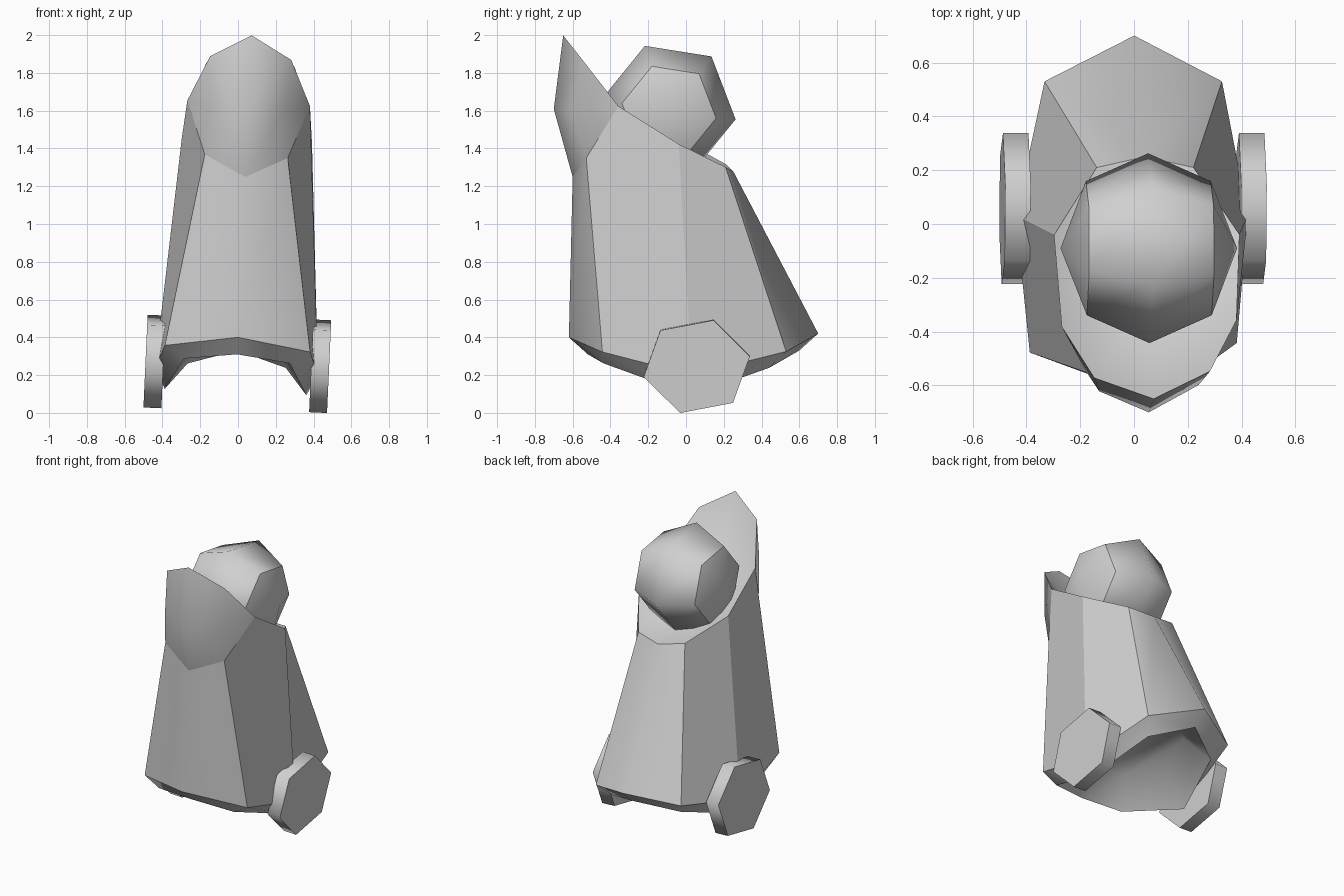
import bpy
import bmesh
from math import radians
from mathutils import Matrix, Vector

default_cube = bpy.data.objects.get("Cube")
if default_cube:
    bpy.data.objects.remove(default_cube, do_unlink=True)

GREY = (0.63, 0.63, 0.63, 1.0)
grey = bpy.data.materials.new("plain_grey")
grey.diffuse_color = GREY
grey.use_nodes = True
grey.node_tree.nodes["Principled BSDF"].inputs["Base Color"].default_value = GREY

# The whole figure leans slightly to its left
LEAN = Matrix.Rotation(radians(2.6), 4, "Y")
SIDEWAYS = Matrix.Rotation(radians(90), 4, "Y")


def finish(name, bm):
    """Turn a bmesh into a named, coloured object."""
    bmesh.ops.recalc_face_normals(bm, faces=bm.faces)
    mesh = bpy.data.meshes.new(name)
    bm.to_mesh(mesh)
    bm.free()
    mesh.materials.append(grey)
    obj = bpy.data.objects.new(name, mesh)
    bpy.context.collection.objects.link(obj)
    return obj


def smooth_sides(bm, cap_corners):
    """Smooth all faces, but keep the edge between caps and sides crisp."""
    for face in bm.faces:
        face.smooth = True
    for edge in bm.edges:
        caps = [len(f.verts) == cap_corners for f in edge.link_faces]
        edge.smooth = len(set(caps)) == 1


# Half outline of the robe: rings run from the front (0) round to the back (4)
hem = [(0, -.62, .4), (.385, -.46, .34), (.432, .03, .22), (.33, .53, .34), (0, .7, .42)]
lip = [(0, -.52, .31), (.28, -.45, .275), (.375, .03, .11), (.26, .44, .25), (0, .6, .33)]
roof = [(0, -.34, .45), (.17, -.28, .43), (.23, .03, .4), (.17, .3, .43), (0, .4, .45)]
neck = [(0, -.6, 1.25), (.22, -.54, 1.36), (.345, -.04, 1.44), (.18, .21, 1.31), (0, .25, 1.28)]
points = {}
for prefix, ring in (("hem", hem), ("lip", lip), ("roof", roof), ("neck", neck)):
    for i, co in enumerate(ring):
        points[prefix + str(i)] = co
points.update(bulge=(0, -.7, 1.61), cheek=(.185, -.61, 1.61), wing=(.325, -.37, 1.64),
              brow=(.215, -.56, 1.88), peak=(0, -.65, 2), seat=(0, -.3, 1.36))

# Faces of one half, each with the smooth patch it belongs to;
# patches ending in "_side" are not joined across the middle
faces = [
    ("front", "hem0 hem1 neck1 neck0"),
    ("fore_side", "hem1 hem2 neck2 wing neck1"),
    ("aft_side", "hem2 hem3 neck3 neck2"),
    ("back", "hem3 hem4 neck4 neck3"),
    ("collar", "neck0 neck1 cheek bulge"),
    ("collar", "neck1 wing cheek"),
    ("collar", "wing brow cheek"),
    ("collar", "brow peak bulge cheek"),
]
rim = ["peak", "brow", "wing", "neck2", "neck3", "neck4"]
for a, b in zip(rim, rim[1:]):
    faces.append(("top", f"{a} {b} seat"))
for i in range(4):
    j = i + 1
    faces.append(("hem_edge", f"hem{i} hem{j} lip{j} lip{i}"))
    faces.append(("inside", f"lip{i} lip{j} roof{j} roof{i}"))
faces.append(("inside", "roof0 roof1 roof2 roof3 roof4"))


def build_robe():
    bm = bmesh.new()
    verts, patch = {}, {}

    def vert(key, side):
        x, y, z = points[key]
        slot = (key, side if x else 0)
        if slot not in verts:
            # the front is turned a touch to one side
            twist = .1 * side * x * max(0, -y)
            verts[slot] = bm.verts.new((side * x, y + twist, z))
        return verts[slot]

    for side in (1, -1):
        for group, keys in faces:
            face = bm.faces.new([vert(k, side) for k in keys.split()])
            face.smooth = True
            patch[face] = (group, side if group.endswith("_side") else 0)
    for edge in bm.edges:
        edge.smooth = len({patch[f] for f in edge.link_faces}) == 1
    pivot = Matrix.Translation((0, 0, .4))
    bm.transform(pivot @ LEAN @ pivot.inverted())
    return finish("robe", bm)


def build_head():
    """Faceted ball with its poles on the left and right."""
    bm = bmesh.new()
    bmesh.ops.create_uvsphere(bm, u_segments=6, v_segments=4, radius=.357)
    smooth_sides(bm, 3)
    squash = Matrix.Scale(.92, 4, Vector((1, 0, 0)))
    turn = Matrix.Rotation(radians(51), 4, "X") @ SIDEWAYS
    bm.transform(Matrix.Translation((.055, -.09, 1.61)) @ LEAN @ squash @ turn)
    return finish("head", bm)


def build_wheel(name, centre):
    """Six-sided wheel, a little flattened from top to bottom."""
    bm = bmesh.new()
    bmesh.ops.create_cone(bm, cap_ends=True, segments=6, radius1=.287, radius2=.287, depth=.095)
    smooth_sides(bm, 6)
    squash = Matrix.Scale(.9, 4, Vector((0, 0, 1)))
    turn = Matrix.Rotation(radians(12), 4, "X") @ SIDEWAYS
    bm.transform(Matrix.Translation(centre) @ LEAN @ squash @ turn)
    return finish(name, bm)


build_robe()
build_head()
build_wheel("left_wheel", (.435, .057, .247))
build_wheel("right_wheel", (-.442, .057, .272))
